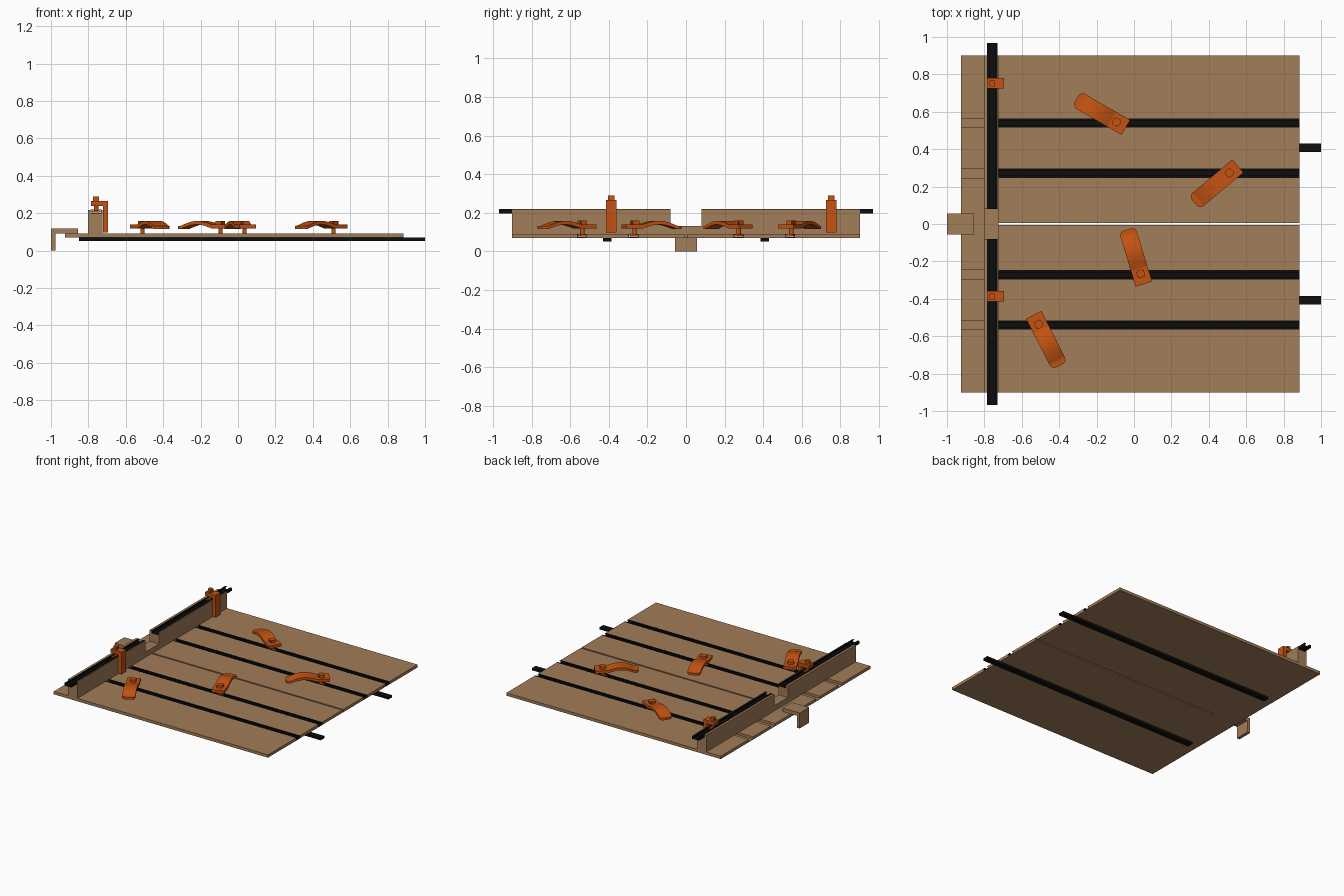
import bpy, bmesh, math
from mathutils import Matrix, Vector

if "Cube" in bpy.data.objects:
    bpy.data.objects.remove(bpy.data.objects["Cube"])


def material(name, rgb):
    m = bpy.data.materials.new(name)
    m.diffuse_color = (*rgb, 1)
    m.use_nodes = True
    m.node_tree.nodes["Principled BSDF"].inputs["Base Color"].default_value = m.diffuse_color
    return m


WOOD = material("wood", (0.36, 0.205, 0.10))
BLACK = material("black_track", (0.004, 0.004, 0.004))
ORANGE = material("orange", (0.55, 0.085, 0.006))


def finish(name, bm, mat, matrix=None):
    bmesh.ops.recalc_face_normals(bm, faces=bm.faces)
    me = bpy.data.meshes.new(name)
    bm.to_mesh(me)
    bm.free()
    me.materials.append(mat)
    ob = bpy.data.objects.new(name, me)
    bpy.context.collection.objects.link(ob)
    if matrix:
        ob.matrix_world = matrix
    return ob


def add_box(bm, lo, hi):
    c = [(a + b) / 2 for a, b in zip(lo, hi)]
    s = [b - a for a, b in zip(lo, hi)]
    bmesh.ops.create_cube(bm, size=1, matrix=Matrix.Translation(c) @ Matrix.Diagonal((*s, 1)))


def extrude(name, pts, axis, a, b, mat, matrix=None):
    """Closed profile swept along x (profile y,z) or y (profile x,z)."""
    bm = bmesh.new()
    place = (lambda p, t: (t, p[0], p[1])) if axis == 'x' else (lambda p, t: (p[0], t, p[1]))
    face = bm.faces.new([bm.verts.new(place(p, a)) for p in pts])
    ext = bmesh.ops.extrude_face_region(bm, geom=[face])
    d = Vector((b - a, 0, 0)) if axis == 'x' else Vector((0, b - a, 0))
    bmesh.ops.translate(bm, vec=d, verts=[v for v in ext['geom'] if isinstance(v, bmesh.types.BMVert)])
    return finish(name, bm, mat, matrix)


def channel(center, half, z0, z1, t, lip):
    """Slotted track cross-section."""
    right = [(half, z0), (half, z1), (half - lip, z1), (half - lip, z1 - t), (half - t, z1 - t), (half - t, z0 + t)]
    left = [(-x, z) for x, z in reversed(right)]
    return [(center + x, z) for x, z in right + left]


# base panel halves with routed grooves, saw kerf between them
Z0, Z1, FLOOR = 0.069, 0.091, 0.073
TRACKS = (0.272, 0.54)
profile = [(0.006, Z0), (0.006, Z1)]
for y in TRACKS:
    profile += [(y - 0.025, Z1), (y - 0.025, FLOOR), (y + 0.025, FLOOR), (y + 0.025, Z1)]
profile += [(0.902, Z1), (0.902, Z0)]
for side, label in ((1, "left"), (-1, "right")):
    extrude(f"base_panel_{label}", [(side * y, z) for y, z in profile], 'x', -0.925, 0.885, WOOD)
    # recessed tracks and guide runners
    for i, y in enumerate(TRACKS):
        extrude(f"base_track_{label}_{i}", channel(side * y, 0.0249, FLOOR + 0.0002, Z1, 0.0025, 0.012),
                'x', -0.726, 0.885, BLACK)
    bm = bmesh.new()
    y = side * 0.408
    add_box(bm, (-0.85, y - 0.022, 0.052), (1.0, y + 0.022, Z0))
    finish(f"guide_runner_{label}", bm, BLACK)
bm = bmesh.new()
add_box(bm, (-0.925, -0.006, Z0), (-0.725, 0.006, Z1))
finish("base_bridge", bm, WOOD)

# fence halves with top groove, low centre bridge, and their tracks
FX = -0.758
fence = [(-0.803, Z1), (-0.803, 0.218), (FX - 0.028, 0.218), (FX - 0.028, 0.197),
         (FX + 0.028, 0.197), (FX + 0.028, 0.218), (-0.725, 0.218), (-0.725, Z1)]
for side, label in ((1, "left"), (-1, "right")):
    extrude(f"fence_{label}", fence, 'y', side * 0.081, side * 0.902, WOOD)
    extrude(f"fence_track_{label}", channel(FX, 0.0279, 0.1972, 0.2195, 0.003, 0.014),
            'y', side * 0.081, side * 0.9675, BLACK)
bm = bmesh.new()
add_box(bm, (-0.803, -0.081, Z1), (-0.725, 0.081, 0.131))
finish("fence_bridge", bm, WOOD)

# rear blade guard, an L-shaped bracket
extrude("blade_guard", [(-1, 0), (-1, 0.118), (-0.855, 0.118), (-0.855, Z1), (-0.976, Z1), (-0.976, 0)],
        'y', -0.057, 0.057, WOOD)


def knob_bolt(name, foot_z, foot_h, head_z, head_top, r, matrix):
    """Track bolt: square foot, round shank, cross-shaped knob."""
    bm = bmesh.new()
    add_box(bm, (-0.022, -0.022, foot_z), (0.022, 0.022, foot_z + foot_h))
    bmesh.ops.create_cone(bm, cap_ends=True, segments=12, radius1=0.011, radius2=0.011, depth=head_top - foot_z - 0.004,
                          matrix=Matrix.Translation((0, 0, (head_top + foot_z) / 2)))
    add_box(bm, (-r, -r * 0.7, head_z), (r, r * 0.7, head_top))
    add_box(bm, (-r * 0.7, -r, head_z), (r * 0.7, r, head_top))
    finish(name, bm, ORANGE, matrix)


# flip-over stops on the fence
stop = [(-0.787, 0.239), (-0.787, 0.265), (-0.695, 0.265), (-0.695, 0.097), (-0.721, 0.097), (-0.721, 0.239)]
for i, y in enumerate((0.752, -0.387)):
    extrude(f"fence_stop_{i}", stop, 'y', y - 0.028, y + 0.028, ORANGE)
    knob_bolt(f"fence_stop_bolt_{i}", 0.203, 0.01, 0.265, 0.289, 0.016, Matrix.Translation((FX, y, 0)))


# hold-down clamps: wavy arm with rounded tip
def clamp_arm(name, matrix):
    L, W, R = 0.305, 0.046, 0.03
    stations = [-0.058, 0.0, 0.03] + [0.03 + 0.021 * k for k in range(1, 9)]
    stations += [L - 0.058 - R * (1 - math.sin(k * math.pi / 12)) for k in range(7)]
    end = L - 0.058
    bm = bmesh.new()
    rings = []
    for s in stations:
        u = max(0, (s - 0.03) / (end - 0.03))
        z = 0.119 + 0.022 * math.sin(math.pi * min(1, u * 1.15)) - 0.004 * u
        t = 0.021 - 0.005 * u
        q = max(0, (s - (end - R)) / R)
        w = W * (0.45 + 0.55 * math.sqrt(max(0, 1 - q * q)))
        rings.append([bm.verts.new(p) for p in ((s, -w, z), (s, w, z), (s, w, z + t), (s, -w, z + t))])
    for a, b in zip(rings, rings[1:]):
        for k in range(4):
            bm.faces.new((a[k], a[(k + 1) % 4], b[(k + 1) % 4], b[k]))
    bm.faces.new(rings[0])
    bm.faces.new(rings[-1])
    finish(name, bm, ORANGE, matrix)


for i, (x, y, ang) in enumerate(((-0.094, 0.545, 150), (0.511, 0.273, 220),
                                 (0.036, -0.266, 107), (-0.51, -0.537, -63))):
    m = Matrix.Translation((x, y, 0)) @ Matrix.Rotation(math.radians(ang), 4, 'Z')
    clamp_arm(f"clamp_arm_{i}", m)
    knob_bolt(f"clamp_bolt_{i}", 0.0765, 0.01, 0.139, 0.159, 0.021, m)
